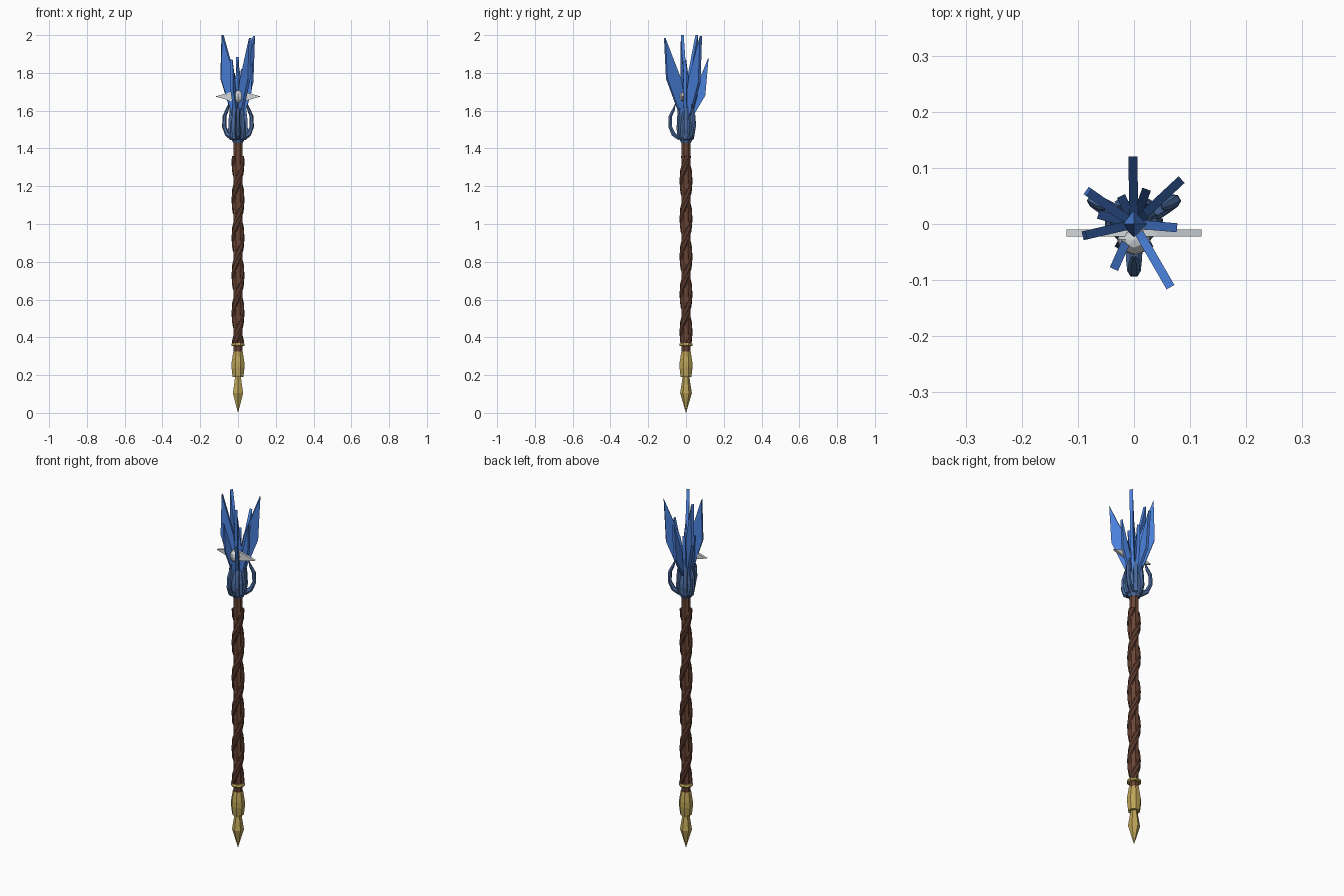
import bpy, bmesh
from math import cos, sin, pi, radians
from mathutils import Vector, Matrix

if "Cube" in bpy.data.objects:
    bpy.data.objects.remove(bpy.data.objects["Cube"])


def material(name, rgb):
    m = bpy.data.materials.new(name)
    m.diffuse_color = (*rgb, 1)
    m.use_nodes = True
    m.node_tree.nodes["Principled BSDF"].inputs["Base Color"].default_value = m.diffuse_color
    return m


WOOD = material("shaft_wood", (0.15, 0.06, 0.035))
VINE = material("vine_wood", (0.10, 0.04, 0.025))
GOLD = material("gold", (0.52, 0.38, 0.10))
STEEL = material("blue_steel", (0.07, 0.15, 0.35))
CRYSTAL = material("crystal", (0.07, 0.22, 0.72))
SILVER = material("silver", (0.65, 0.68, 0.70))


def finish(name, bm, mat):
    bmesh.ops.recalc_face_normals(bm, faces=bm.faces)
    me = bpy.data.meshes.new(name)
    bm.to_mesh(me)
    bm.free()
    me.materials.append(mat)
    ob = bpy.data.objects.new(name, me)
    bpy.context.collection.objects.link(ob)
    return ob


def skin(bm, rings):
    loops = [[bm.verts.new(p) for p in r] for r in rings]
    n = len(loops[0])
    for a, b in zip(loops, loops[1:]):
        for i in range(n):
            j = (i + 1) % n
            bm.faces.new((a[i], a[j], b[j], b[i]))
    bm.faces.new(loops[0])
    bm.faces.new(loops[-1])


def lathe(name, profile, sides, mat, turn=0.0):
    bm = bmesh.new()
    skin(bm, [[(r * cos(turn + 2 * pi * i / sides), r * sin(turn + 2 * pi * i / sides), z)
               for i in range(sides)] for r, z in profile])
    return finish(name, bm, mat)


def plate(name, outline, thick, mat, angle):
    """Outline of (radius, z), extruded sideways and turned about z."""
    bm = bmesh.new()
    skin(bm, [[(r, s * thick / 2, z) for r, z in outline] for s in (-1, 1)])
    bm.transform(Matrix.Rotation(radians(angle), 4, 'Z'))
    return finish(name, bm, mat)


# Shaft and bottom fittings
lathe("shaft", [(0.025, 0.30), (0.025, 1.45)], 8, WOOD, pi / 8)
lathe("foot_spike", [(0.0005, 0), (0.031, 0.105), (0.016, 0.20)], 6, GOLD, pi / 6)
lathe("foot_collar", [(0.031, 0.19), (0.037, 0.24), (0.036, 0.27), (0.027, 0.325)], 8, GOLD, pi / 8)
lathe("foot_ring", [(0.034, 0.353), (0.038, 0.358), (0.038, 0.364), (0.034, 0.37)], 8, GOLD, pi / 8)

# Vines twisting round the shaft
for k in range(2):
    bm = bmesh.new()
    rings, steps = [], 40
    for s in range(steps + 1):
        t = s / steps
        a = k * pi + 2 * pi * 2.5 * t + 0.5
        rad = Vector((cos(a), sin(a), 0))
        tan = Vector((-sin(a), cos(a), 0))
        c = rad * 0.019 + Vector((0, 0, 0.36 + t))
        rings.append([c + rad * 0.016 * cos(q) + tan * 0.02 * sin(q)
                      for q in (2 * pi * i / 6 for i in range(6))])
    skin(bm, rings)
    finish(f"vine_{k}", bm, VINE)

# Head socket with pointed petals
lathe("head_socket", [(0.028, 1.43), (0.042, 1.46), (0.044, 1.52), (0.034, 1.57), (0.02, 1.60)],
      8, STEEL, pi / 8)
for i in range(6):
    plate(f"petal_{i}", [(0.02, 1.44), (0.042, 1.45), (0.052, 1.50), (0.049, 1.56),
                         (0.042, 1.62), (0.03, 1.56)], 0.02, STEEL, 60 * i)

# Three hooked claws
claw = [(0.034, 1.455, 0.016), (0.066, 1.475, 0.014), (0.084, 1.515, 0.012),
        (0.083, 1.57, 0.011), (0.066, 1.605, 0.009), (0.057, 1.635, 0.002)]
for i, ang in enumerate((30, 150, 270)):
    bm = bmesh.new()
    rings = []
    for j, (r, z, w) in enumerate(claw):
        p, q = claw[max(j - 1, 0)], claw[min(j + 1, len(claw) - 1)]
        t = Vector((q[0] - p[0], 0, q[1] - p[1])).normalized()
        n = Vector((t.z, 0, -t.x)) * w * 0.8
        c, y = Vector((r, 0, z)), Vector((0, w, 0))
        rings.append([c + n + y * .5, c + y, c - n + y * .5, c - n - y * .5, c - y, c + n - y * .5])
    skin(bm, rings)
    bm.transform(Matrix.Rotation(radians(ang), 4, 'Z'))
    finish(f"claw_{i}", bm, STEEL)

# Crystal blades: angle, tip radius, tip height, shoulder radius, shoulder height
blades = [(-60, 0.130, 1.985, 0.118, 1.77), (193, 0.088, 2.00, 0.094, 1.77),
          (43, 0.116, 1.995, 0.104, 1.75), (145, 0.098, 2.00, 0.104, 1.77),
          (91, 0.120, 1.885, 0.102, 1.68), (-114, 0.088, 1.87, 0.080, 1.71),
          (-5, 0.077, 1.86, 0.072, 1.70), (70, 0.066, 1.82, 0.062, 1.68),
          (165, 0.066, 1.80, 0.062, 1.68), (115, 0.055, 1.80, 0.055, 1.67)]
for i, (ang, tr, tz, sr, sz) in enumerate(blades):
    plate(f"blade_{i}", [(0.0, 1.55), (0.025, 1.55), (sr, sz), (tr, tz),
                         (tr * 0.25, tz - 0.22), (0.0, 1.62)], 0.016, CRYSTAL, ang)
# Central crystal
lathe("core_crystal", [(0.02, 1.55), (0.024, 1.70), (0.001, 1.87)], 4, CRYSTAL)

# Silver gem with two side spikes
bm = bmesh.new()
bmesh.ops.create_uvsphere(bm, u_segments=8, v_segments=6, radius=1)
bm.transform(Matrix.Translation((0, -0.028, 1.675)) @ Matrix.Diagonal((0.03, 0.028, 0.033, 1)))
finish("gem", bm, SILVER)
for side, ang in (("right", 0), ("left", 180)):
    ob = plate(f"side_spike_{side}", [(0.0, 1.65), (0.04, 1.652), (0.12, 1.675), (0.04, 1.698), (0.0, 1.70)],
               0.013, SILVER, ang)
    ob.location.y = -0.016
